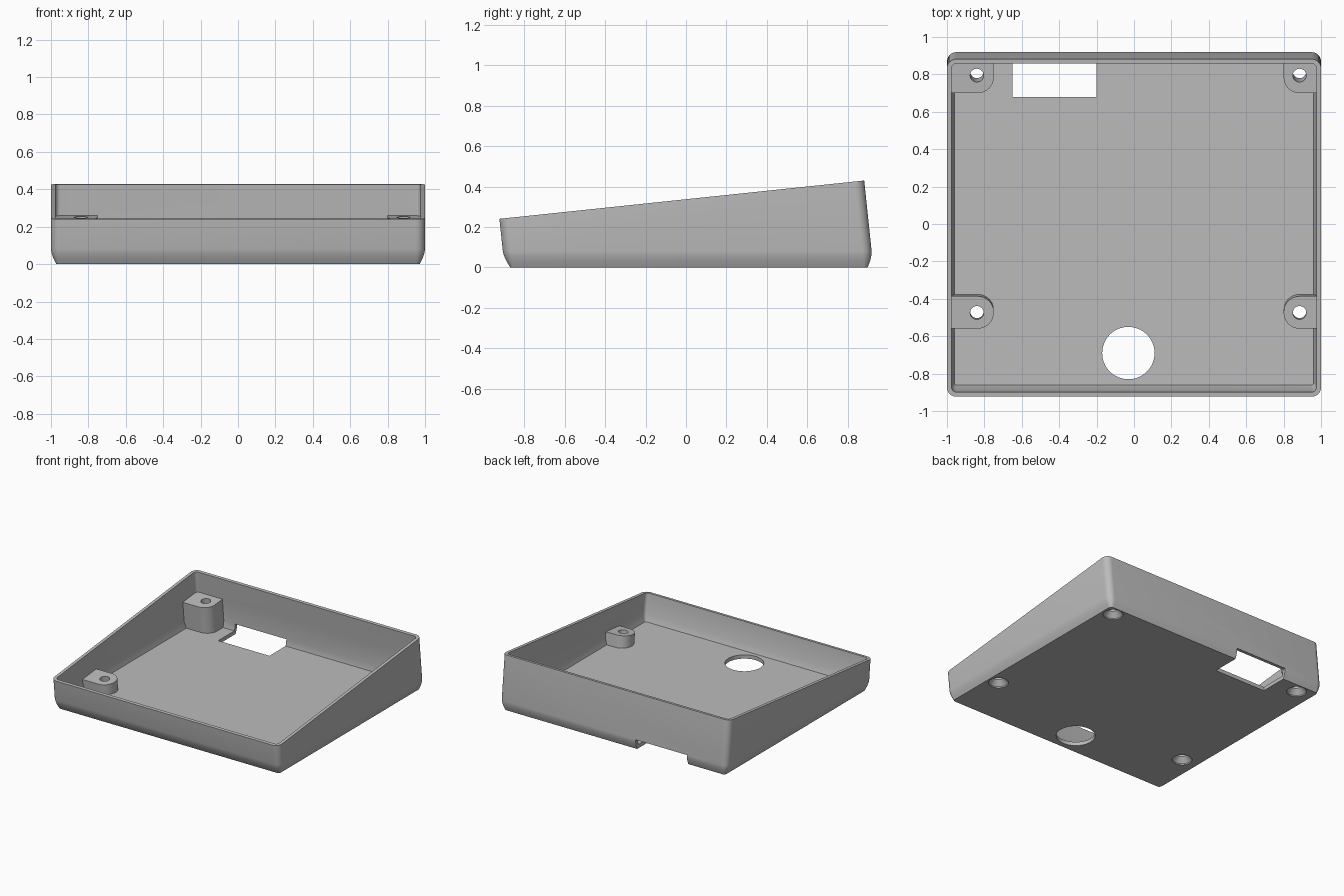
import bpy, bmesh, math

cube = bpy.data.objects.get("Cube")
if cube:
    bpy.data.objects.remove(cube, do_unlink=True)

TILT = 0.105      # slope of the rim, and the matching lean of the walls
WALL = 0.025
CORNER = 0.05

grey = bpy.data.materials.new("case_grey")
grey.use_nodes = True
grey.diffuse_color = (0.5, 0.5, 0.5, 1)
grey.node_tree.nodes["Principled BSDF"].inputs["Base Color"].default_value = (0.5, 0.5, 0.5, 1)


def rounded_rect(x0, x1, y0, y1, radii, steps=8):
    """Outline with one radius per corner: back left, back right, front right, front left."""
    points = []
    corners = ((x1, y1, -1, -1), (x0, y1, 1, -1), (x0, y0, 1, 1), (x1, y0, -1, 1))
    for i, ((cx, cy, sx, sy), r) in enumerate(zip(corners, radii)):
        for k in range(steps + 1):
            a = math.pi / 2 * (i + k / steps)
            points.append((cx + sx * r + r * math.cos(a), cy + sy * r + r * math.sin(a)))
    return points


def circle(x, y, r, sides=32):
    return [(x + r * math.cos(2 * math.pi * k / sides),
             y + r * math.sin(2 * math.pi * k / sides)) for k in range(sides)]


def level(outline, z, lean=TILT):
    """Place an outline at a flat height, following the lean of the walls."""
    return [(x, y - lean * z, z) for x, y in outline]


def sloped(outline, z_mid):
    """Place an outline on a plane parallel to the rim."""
    ring = []
    for x, y in outline:
        z = (z_mid + TILT * y) / (1 + TILT ** 2)
        ring.append((x, y - TILT * z, z))
    return ring


def loft(name, rings):
    """Skin a stack of rings and cap both ends."""
    bm = bmesh.new()
    loops = [[bm.verts.new(p) for p in ring] for ring in rings]
    for a, b in zip(loops, loops[1:]):
        for i in range(len(a)):
            j = (i + 1) % len(a)
            bm.faces.new((a[i], a[j], b[j], b[i]))
    bm.faces.new(loops[0][::-1])
    bm.faces.new(loops[-1])
    bmesh.ops.recalc_face_normals(bm, faces=bm.faces)
    mesh = bpy.data.meshes.new(name)
    bm.to_mesh(mesh)
    bm.free()
    mesh.materials.append(grey)
    obj = bpy.data.objects.new(name, mesh)
    bpy.context.collection.objects.link(obj)
    return obj


def combine(target, tool, operation):
    bpy.ops.object.select_all(action='DESELECT')
    bpy.context.view_layer.objects.active = target
    target.select_set(True)
    mod = target.modifiers.new("combine", 'BOOLEAN')
    mod.operation = operation
    mod.solver = 'EXACT'
    mod.object = tool
    bpy.ops.object.modifier_apply(modifier=mod.name)
    bpy.data.objects.remove(tool, do_unlink=True)


def shell(inset):
    r = max(CORNER - inset, 0.012)
    return rounded_rect(-1 + inset, 1 - inset, -0.898 + inset, 0.927 - inset, [r] * 4)


# Open tray: eased bottom edge, leaning walls, sloped rim, hollow inside
RIM = 0.337
case = loft("sloped_case", [
    level(shell(0.028), 0), level(shell(0.013), 0.03), level(shell(0.003), 0.06),
    level(shell(0), 0.08), sloped(shell(0), RIM), sloped(shell(WALL), RIM),
    level(shell(WALL), 0.08), level(shell(0.04), 0.03)])

# Screw bosses joined to the side walls, tops parallel to the rim
BOSS_TOP = 0.167
OUT = 0.98
for side, inner in ((-1, 0.75), (1, 0.80)):
    x0, x1 = sorted((side * inner, side * OUT))
    for y0, y1, free, back in ((0.725, 0.908, 0.005, 0.03), (-0.548, -0.373, 0.085, 0.005)):
        radii = [back, free, 0.085, 0.005]      # as on the +x side
        if side < 0:
            radii = [radii[1], radii[0], radii[3], radii[2]]
        outline = rounded_rect(x0, x1, y0, y1, radii)
        boss = loft("screw_boss", [level(outline, 0.022), sloped(outline, BOSS_TOP)])
        combine(case, boss, 'UNION')

# Countersunk screw holes from the underside
for x in (-0.84, 0.885):
    for y in (0.821, -0.462):
        wide, narrow = circle(x, y, 0.072), circle(x, y, 0.036)
        hole = loft("screw_hole", [level(wide, -0.05), level(wide, 0.01),
                                   level(narrow, 0.05), level(narrow, 0.35)])
        combine(case, hole, 'DIFFERENCE')

# Round opening in the floor
opening = circle(-0.03, -0.69, 0.14, 64)
combine(case, loft("round_opening", [level(opening, -0.1, 0), level(opening, 0.1, 0)]), 'DIFFERENCE')

# Rectangular port through floor and lower back wall
port = [(-0.65, 0.68), (-0.20, 0.68), (-0.20, 1.1), (-0.65, 1.1)]
combine(case, loft("port_opening", [level(port, -0.1, 0), level(port, 0.08, 0)]), 'DIFFERENCE')

case.select_set(True)
bpy.context.view_layer.objects.active = case
bpy.ops.object.shade_smooth_by_angle(angle=math.radians(30))
